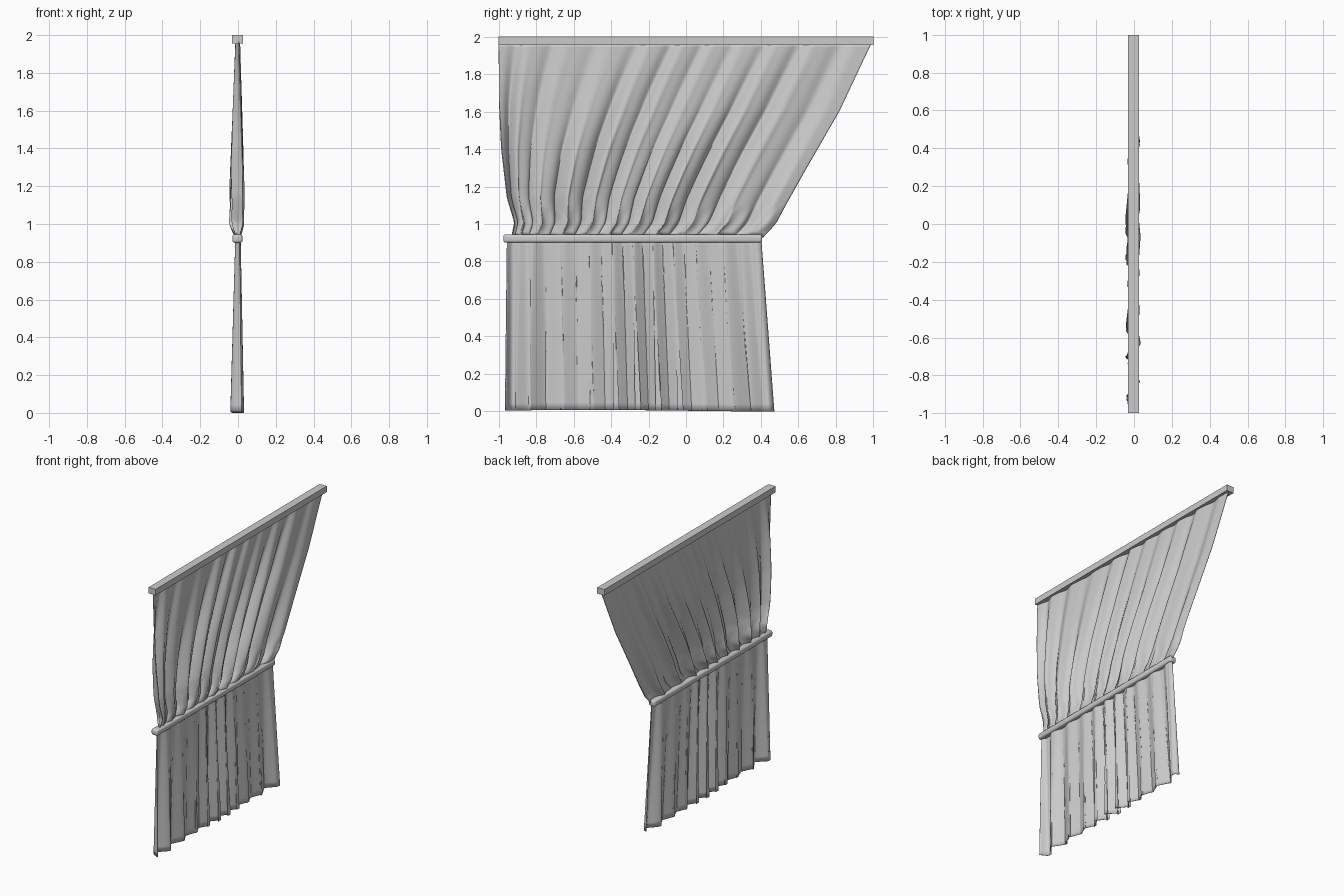
import bpy, bmesh
from math import sin, pi, radians

cube = bpy.data.objects.get("Cube")
if cube:
    bpy.data.objects.remove(cube, do_unlink=True)


def material(name, value):
    mat = bpy.data.materials.new(name)
    mat.use_nodes = True
    colour = (value, value, value, 1)
    mat.diffuse_color = colour
    mat.node_tree.nodes["Principled BSDF"].inputs["Base Color"].default_value = colour
    return mat


grey = material("Pale grey", 0.6)


def finish(name, bm, angle):
    mesh = bpy.data.meshes.new(name)
    bm.to_mesh(mesh)
    bm.free()
    obj = bpy.data.objects.new(name, mesh)
    bpy.context.collection.objects.link(obj)
    mesh.materials.append(grey)
    bpy.ops.object.select_all(action="DESELECT")
    obj.select_set(True)
    bpy.context.view_layer.objects.active = obj
    bpy.ops.object.shade_smooth_by_angle(angle=radians(angle))
    return obj


def box(name, low, high, bevel=0.0):
    bm = bmesh.new()
    bmesh.ops.create_cube(bm, size=1)
    for v in bm.verts:
        v.co = [l + (c + 0.5) * (h - l) for c, l, h in zip(v.co, low, high)]
    if bevel:
        bmesh.ops.bevel(bm, geom=bm.edges[:], offset=bevel, segments=4,
                        profile=0.5, affect="EDGES")
    return finish(name, bm, 40)


def cloth(name, point, columns, rows):
    """Sheet of quads: point(u across, t downwards) gives a position."""
    bm = bmesh.new()
    grid = [[bm.verts.new(point(i / columns, j / rows))
             for i in range(columns + 1)] for j in range(rows + 1)]
    for a, b in zip(grid, grid[1:]):
        for i in range(columns):
            bm.faces.new((a[i], b[i], b[i + 1], a[i + 1]))
    obj = finish(name, bm, 80)
    solid = obj.modifiers.new("Thickness", "SOLIDIFY")
    solid.thickness = 0.004
    solid.offset = 0
    return obj


def profile(t, points):
    """Smoothly eased interpolation through (t, value) points."""
    for (t0, a), (t1, b) in zip(points, points[1:]):
        if t <= t1:
            k = (t - t0) / (t1 - t0)
            return a + (b - a) * k
    return points[-1][1]


LEFT_EDGE = [(0, -1), (0.3, -0.998), (0.55, -0.985), (0.8, -0.955),
             (0.93, -0.915), (1, -0.93)]
RIGHT_EDGE = [(0, 0.99), (0.35, 0.82), (0.67, 0.63), (0.93, 0.48), (1, 0.41)]
DEPTH = [(0, 0.01), (0.3, 0.02), (0.75, 0.036), (0.94, 0.034), (1, 0.014)]


# Swept upper cloth, gathered towards the band
def upper(u, t):
    left, right = profile(t, LEFT_EDGE), profile(t, RIGHT_EDGE)
    y = left + (right - left) * u ** (1 + 0.4 * t)
    phase = 2 * pi * (10.5 * u + 0.22 * sin(9 * u + 1)) + 0.6
    size = 0.75 + 0.25 * sin(17 * u + 3 * t)
    wave = sin(phase) + 0.25 * sin(2 * phase + 0.8)
    pucker = max(0, t - 0.85) / 0.15
    x = profile(t, DEPTH) * size * wave
    x += 0.006 * pucker * (1 - pucker) * 4 * sin(3 * phase + 2)
    y += 0.012 * t * sin(2 * phase) * min(1, 10 * u * (1 - u))
    z = 1.965 - 1.03 * t + 0.008 * pucker * sin(phase * 1.5)
    return (x, y, z)


# Hanging lower cloth with deep folds opening towards the hem
def lower(u, t):
    y = -0.955 - 0.01 * t + u * (1.355 + 0.08 * t)
    phase = 2 * pi * (10.5 * u + 0.3 * sin(8 * u + 2)) + 1
    size = 0.72 + 0.28 * sin(13 * u + 1)
    wave = sin(phase) + 0.2 * sin(3 * phase)
    x = (0.014 + 0.026 * t) * size * wave - 0.004 * t
    y += (0.008 + 0.02 * t) * sin(2 * phase) * min(1, 10 * u * (1 - u))
    return (x, y, 0.93 * (1 - t) + 0.004 * t * (1 + sin(5 * u)))


cloth("upper_curtain", upper, 240, 48)
cloth("lower_curtain", lower, 240, 24)

# Top rail and gathering band
box("top_rail", (-0.032, -1, 1.955), (0.026, 1, 2))
box("gathering_band", (-0.03, -0.975, 0.9), (0.024, 0.407, 0.945), 0.014)
